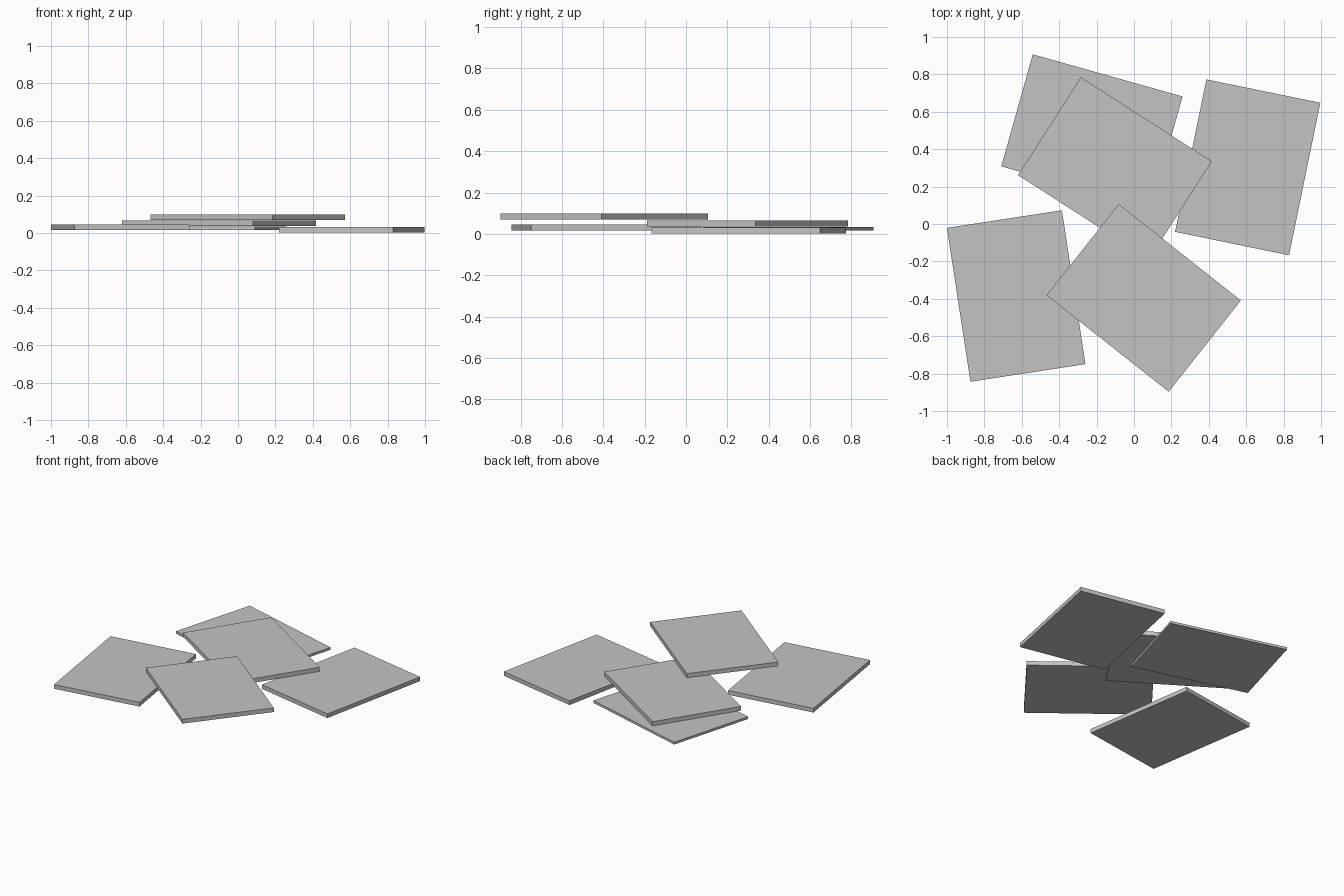
import bpy
from math import radians

cube = bpy.data.objects.get("Cube")
if cube:
    bpy.data.objects.remove(cube, do_unlink=True)

# Single stone colour
stone = bpy.data.materials.new("light_grey_stone")
stone.use_nodes = True
grey = (0.55, 0.55, 0.55, 1)
stone.diffuse_color = grey
stone.node_tree.nodes["Principled BSDF"].inputs["Base Color"].default_value = grey

LONG, SHORT, THICK = 0.832, 0.622, 0.03


def slab(name, x, y, bottom, angle, upright=False, thick=THICK):
    """Flat rectangular slab lying on the pile, turned about z."""
    bpy.ops.mesh.primitive_cube_add(size=1, location=(x, y, bottom + thick / 2),
                                    rotation=(0, 0, radians(angle)))
    obj = bpy.context.object
    obj.name = name
    obj.scale = (SHORT, LONG, thick) if upright else (LONG, SHORT, thick)
    obj.data.materials.append(stone)


# Scattered slabs, lowest to highest
slab("left_side_slab", 0.608, 0.303, 0.002, -11.6, upright=True)
slab("back_slab", -0.225, 0.495, 0.017, -15.7, thick=0.017)
slab("right_side_slab", -0.63, -0.385, 0.016, 8.7, upright=True)
slab("middle_slab", -0.102, 0.298, 0.036, -32.7)
slab("front_slab", 0.052, -0.395, 0.069, -38.3)
